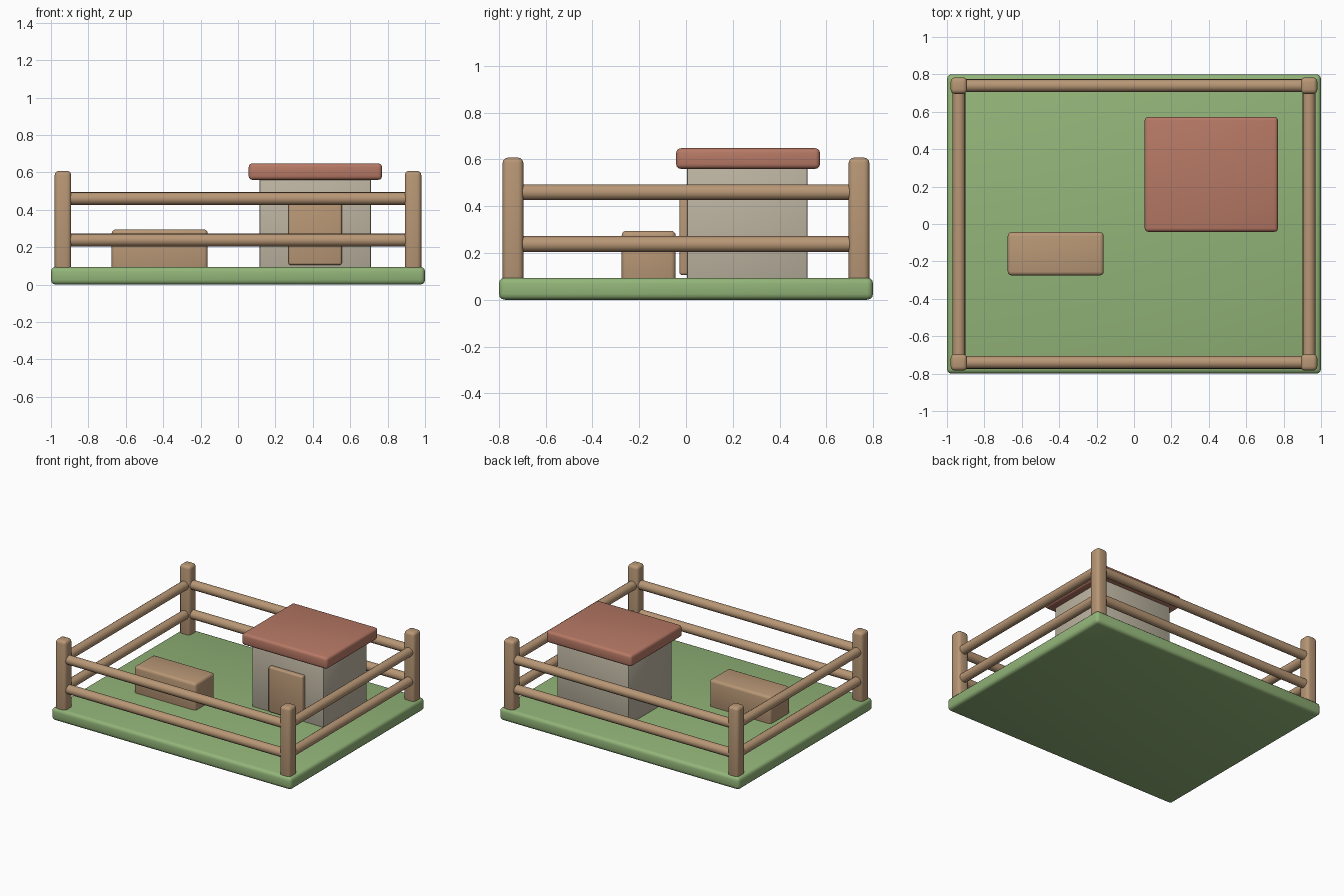
import bpy
import math

cube = bpy.data.objects.get("Cube")
if cube:
    bpy.data.objects.remove(cube, do_unlink=True)


def material(name, rgb):
    mat = bpy.data.materials.new(name)
    mat.use_nodes = True
    mat.diffuse_color = (*rgb, 1)
    for node in mat.node_tree.nodes:
        if node.type == 'BSDF_PRINCIPLED':
            node.inputs["Base Color"].default_value = (*rgb, 1)
    return mat


GRASS = material("grass_green", (0.29, 0.46, 0.19))
WOOD = material("light_wood", (0.48, 0.31, 0.18))
WALL = material("stone_wall", (0.51, 0.46, 0.36))
ROOF = material("red_clay", (0.47, 0.19, 0.13))


def finish(obj, name, mat):
    obj.name = name
    obj.data.name = name
    obj.data.materials.append(mat)
    bpy.ops.object.shade_smooth_by_angle(angle=math.radians(35))
    return obj


def rounded_box(name, x, y, z, mat, bevel, segments=3):
    """Box spanning the given (low, high) ranges with softened edges."""
    spans = (x, y, z)
    bpy.ops.mesh.primitive_cube_add(
        size=1, location=[(low + high) / 2 for low, high in spans])
    obj = bpy.context.object
    obj.scale = [high - low for low, high in spans]
    bpy.ops.object.transform_apply(location=False, rotation=False, scale=True)
    mod = obj.modifiers.new("soft_edges", 'BEVEL')
    mod.width = bevel
    mod.segments = segments
    bpy.ops.object.modifier_apply(modifier=mod.name)
    return finish(obj, name, mat)


def rail(name, location, length, rotation):
    bpy.ops.mesh.primitive_cylinder_add(
        vertices=16, radius=0.034, depth=length,
        location=location, rotation=rotation)
    return finish(bpy.context.object, name, WOOD)


# Ground slab
GROUND = 0.094
rounded_box("ground", (-1, 1), (-0.8, 0.8), (0, GROUND), GRASS, 0.025)

# Fence: corner posts, then two rails on every side
POST_X, POST_Y, HALF = 0.936, 0.74, 0.044
quarter = math.pi / 2
for sx, side in ((-1, "right"), (1, "left")):
    for sy, end in ((-1, "front"), (1, "back")):
        px, py = sx * POST_X, sy * POST_Y
        rounded_box(f"{end}_{side}_post", (px - HALF, px + HALF),
                    (py - HALF, py + HALF), (0.05, 0.608), WOOD, 0.022)
for height, level in ((0.238, "lower"), (0.46, "upper")):
    for sy, end in ((-1, "front"), (1, "back")):
        rail(f"{end}_{level}_rail", (0, sy * POST_Y, height),
             2 * POST_X, (0, quarter, 0))
    for sx, side in ((-1, "right"), (1, "left")):
        rail(f"{side}_{level}_rail", (sx * POST_X, 0, height),
             2 * POST_Y, (quarter, 0, 0))

# Shelter: walls, roof slab and door
rounded_box("shelter_walls", (0.115, 0.71), (0.005, 0.52),
            (GROUND - 0.02, 0.58), WALL, 0.008, 2)
rounded_box("shelter_roof", (0.057, 0.77), (-0.042, 0.573),
            (0.56, 0.648), ROOF, 0.02)
rounded_box("shelter_door", (0.27, 0.555), (-0.028, 0.015),
            (0.105, 0.447), WOOD, 0.012)

# Feeding trough
rounded_box("trough", (-0.675, -0.162), (-0.275, -0.044),
            (GROUND - 0.02, 0.295), WOOD, 0.02)
